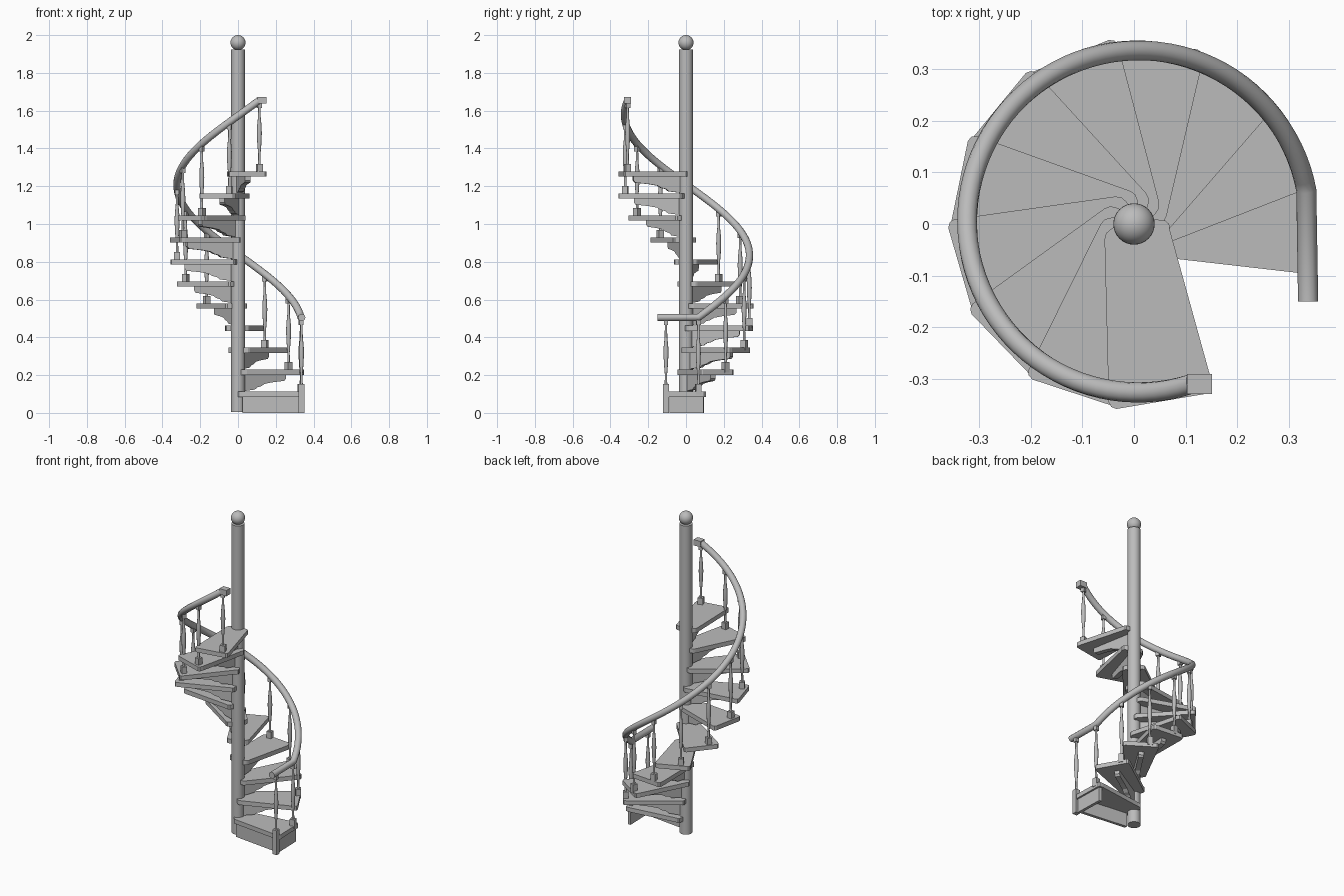
import bpy, bmesh
from math import radians, cos, sin, pi
from mathutils import Vector, Matrix

cube = bpy.data.objects.get("Cube")
if cube:
    bpy.data.objects.remove(cube, do_unlink=True)

grey = bpy.data.materials.new("plain_grey")
grey.use_nodes = True
grey.diffuse_color = (0.5, 0.5, 0.5, 1)
grey.node_tree.nodes["Principled BSDF"].inputs["Base Color"].default_value = (0.5, 0.5, 0.5, 1)

STEPS = 11
TURN = 27.8          # degrees between steps
RISE = 0.1166        # height between steps
FIRST_TOP = 0.112
BOARD = 0.027        # tread thickness
RAIL_CENTRE = Vector((0.008, 0.005, 0))
RAIL_R = 0.331
RAIL_START = 10.5    # azimuth of the lowest rail point
RAIL_Z = 0.505
RAIL_RISE = 0.115


def finish(name, bm, smooth=False):
    bmesh.ops.recalc_face_normals(bm, faces=bm.faces)
    mesh = bpy.data.meshes.new(name)
    bm.to_mesh(mesh)
    bm.free()
    mesh.materials.append(grey)
    ob = bpy.data.objects.new(name, mesh)
    bpy.context.collection.objects.link(ob)
    if smooth:
        smooth_object(ob)
    return ob


def smooth_object(ob):
    bpy.ops.object.select_all(action="DESELECT")
    ob.select_set(True)
    bpy.context.view_layer.objects.active = ob
    bpy.ops.object.shade_smooth_by_angle(angle=radians(40))


def prism(bm, points, offset):
    """Extrude a flat outline along an offset."""
    face = bm.faces.new([bm.verts.new(p) for p in points])
    new = bmesh.ops.extrude_face_region(bm, geom=[face])["geom"]
    bmesh.ops.translate(bm, vec=offset, verts=[v for v in new if isinstance(v, bmesh.types.BMVert)])


def block(bm, centre, size, angle=0):
    m = Matrix.Translation(centre) @ Matrix.Rotation(angle, 4, "Z") @ Matrix.Diagonal((*size, 1))
    bmesh.ops.create_cube(bm, size=1, matrix=m)


def lathe(bm, profile, origin, sides):
    rings = [[bm.verts.new(origin + Vector((r * cos(2 * pi * i / sides), r * sin(2 * pi * i / sides), z)))
              for i in range(sides)] for r, z in profile]
    for a, b in zip(rings, rings[1:]):
        for i in range(sides):
            j = (i + 1) % sides
            bm.faces.new((a[i], a[j], b[j], b[i]))
    bm.faces.new(rings[0])
    bm.faces.new(rings[-1])


def rail_point(azimuth, z):
    a = radians(azimuth)
    return RAIL_CENTRE + Vector((RAIL_R * cos(a), RAIL_R * sin(a), z))


# Central pole with ball finial
bm = bmesh.new()
lathe(bm, [(0.037, 0.005), (0.037, 1.925)], Vector(), 32)
finish("centre_pole", bm, True)
bm = bmesh.new()
bmesh.ops.create_uvsphere(bm, u_segments=32, v_segments=16, radius=0.04,
                          matrix=Matrix.Translation((0, 0, 1.96)))
finish("pole_ball", bm, True)

# Tread outline and bracket profile, given for the topmost step
TREAD = [(-0.049, -0.345), (-0.044, -0.354), (-0.034, -0.358), (0.143, -0.328), (0.151, -0.32),
         (0.149, -0.3), (0.07, -0.014), (0.068, 0), (0.06, 0.007), (0.04, 0.009),
         (-0.02, 0.005), (-0.045, -0.01), (-0.054, -0.018), (-0.057, -0.03)]
BRACKET = [(0.03, 0), (0.285, 0), (0.285, 0.02), (0.275, 0.032), (0.2, 0.04), (0.155, 0.048),
           (0.135, 0.06), (0.11, 0.066), (0.095, 0.078), (0.03, 0.086)]
BRACKET_AZIMUTH = radians(-79.5)


def step_matrix(i):
    return Matrix.Rotation(radians((i - STEPS + 1) * TURN), 3, "Z")


def baluster(name, base, rail_z, angle, foot=0.0):
    """Square foot, turned spindle and a small cap under the rail."""
    bm = bmesh.new()
    x, y, z = base
    block(bm, (x, y, (foot + z + 0.04) / 2), (0.03, 0.03, z + 0.04 - foot), angle)
    h = rail_z - z
    profile = [(0.007, 0.035), (0.006, 0.09), (0.011, 0.15), (0.013, 0.2), (0.012, 0.24),
               (0.007, 0.29), (0.006, h - 0.035)]
    lathe(bm, profile, Vector(base), 12)
    block(bm, (x, y, rail_z - 0.022), (0.022, 0.022, 0.036), angle)
    finish(name, bm, True)


for i in range(STEPS):
    turn = step_matrix(i)
    top = FIRST_TOP + i * RISE
    # Wedge tread
    bm = bmesh.new()
    prism(bm, [turn @ Vector((x, y, top - BOARD)) for x, y in TREAD], Vector((0, 0, BOARD)))
    finish(f"tread_{i + 1}", bm)
    # Scalloped bracket below each raised tread
    if i:
        bm = bmesh.new()
        out = turn @ Vector((cos(BRACKET_AZIMUTH), sin(BRACKET_AZIMUTH), 0))
        side = Vector((-out.y, out.x, 0)) * 0.03
        prism(bm, [out * r - side / 2 + Vector((0, 0, top - BOARD - d)) for r, d in BRACKET], side)
        finish(f"tread_bracket_{i + 1}", bm)
    # Baluster at the rear outer corner
    azimuth = RAIL_START + i * TURN
    base = rail_point(azimuth, top)
    baluster(f"baluster_{i + 1}", base, RAIL_Z + i * RAIL_RISE, radians(azimuth), top - BOARD / 2)

# Closed front and outer sides of the bottom step
turn = step_matrix(0)
RISERS = {"bottom_front_riser": [(-0.047, -0.03), (-0.04, -0.345), (-0.022, -0.345), (-0.029, -0.03)],
          "bottom_outer_riser": [(-0.04, -0.348), (0.138, -0.318), (0.138, -0.3), (-0.04, -0.33)]}
for name, outline in RISERS.items():
    bm = bmesh.new()
    prism(bm, [turn @ Vector((x, y, 0)) for x, y in outline], Vector((0, 0, FIRST_TOP - BOARD)))
    finish(name, bm)

# Starting post reaching the floor
baluster("starting_post", Vector((0.336, -0.106, FIRST_TOP)), RAIL_Z, 0)

# Handrail: level start, helix, short level end
END = (STEPS - 1) * TURN
path = [Vector((0.337, -0.15, RAIL_Z))]
COUNT = 72
for n in range(COUNT + 1):
    t = n / COUNT
    path.append(rail_point(RAIL_START + END * t, RAIL_Z + t * (STEPS - 1) * RAIL_RISE))
curve = bpy.data.curves.new("handrail", "CURVE")
curve.dimensions = "3D"
curve.bevel_depth = 0.0195
curve.bevel_resolution = 4
curve.use_fill_caps = True
spline = curve.splines.new("POLY")
spline.points.add(len(path) - 1)
for p, co in zip(spline.points, path):
    p.co = (*co, 1)
curve.materials.append(grey)
rail = bpy.data.objects.new("handrail", curve)
bpy.context.collection.objects.link(rail)
bpy.ops.object.select_all(action="DESELECT")
rail.select_set(True)
bpy.context.view_layer.objects.active = rail
bpy.ops.object.convert(target="MESH")
smooth_object(bpy.context.view_layer.objects.active)

# Square end piece of the handrail
bm = bmesh.new()
block(bm, (0.127, -0.31, 1.655), (0.048, 0.039, 0.036))
finish("handrail_end", bm)
